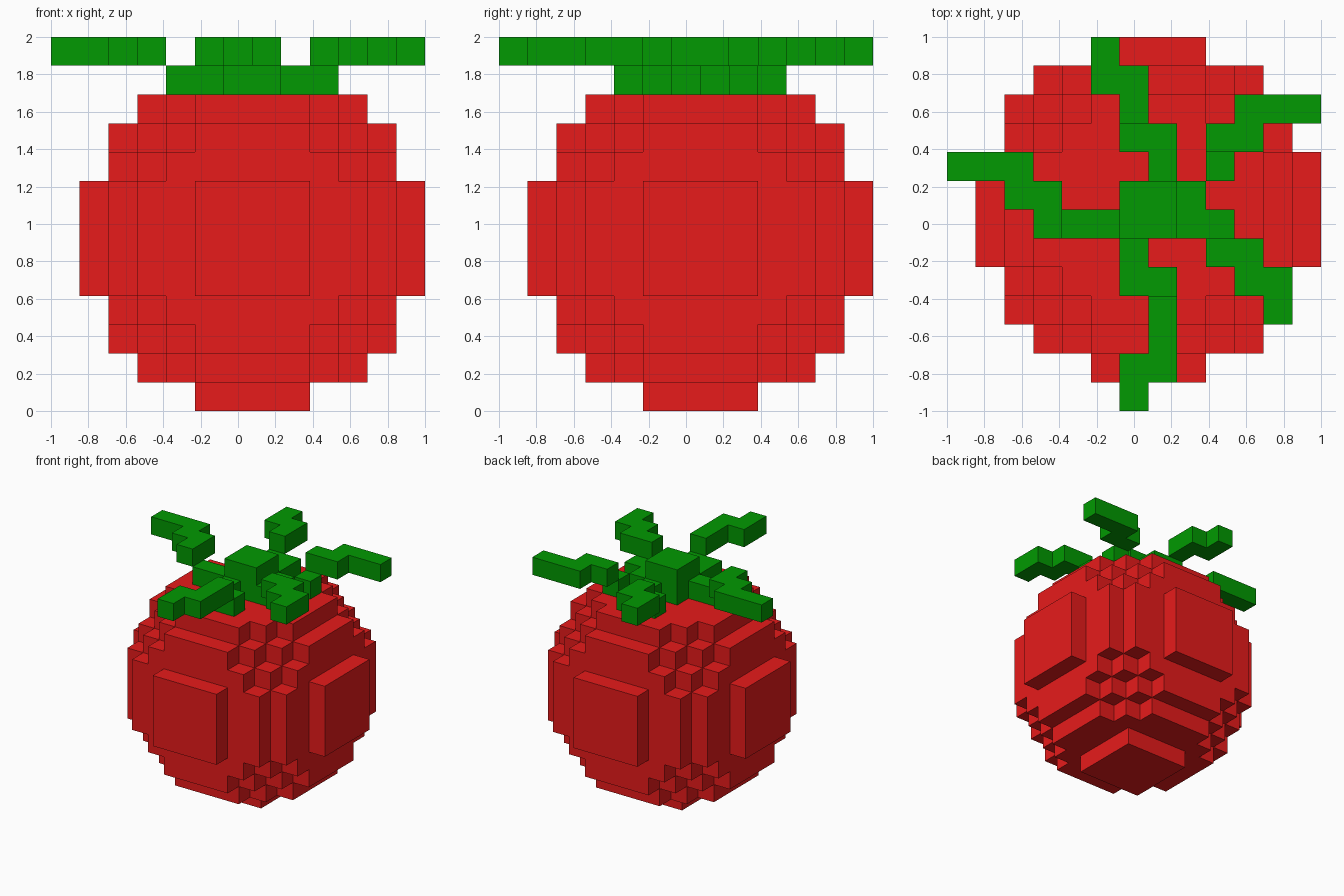
import bpy, bmesh
from mathutils import Vector

if "Cube" in bpy.data.objects:
    bpy.data.objects.remove(bpy.data.objects["Cube"])

U = 2 / 13                                   # size of one cube; the model is a 13-cell grid
ORIGIN = Vector((-1, -1, 0))


def material(name, colour):
    m = bpy.data.materials.new(name)
    m.diffuse_color = (*colour, 1)
    m.use_nodes = True
    m.node_tree.nodes["Principled BSDF"].inputs["Base Color"].default_value = m.diffuse_color
    return m


RED = material("red", (0.81, 0.011, 0.011))
GREEN = material("green", (0.0005, 0.32, 0.0005))


def cube_object(name, cells, mat):
    """Mesh of the outer faces of a set of grid cells (i, j, k)."""
    cells = set(cells)
    bm = bmesh.new()
    for c in cells:
        for axis in range(3):
            for side in (0, 1):
                near = list(c)
                near[axis] += 2 * side - 1
                if tuple(near) in cells:
                    continue
                quad = []
                for u, v in ((0, 0), (1, 0), (1, 1), (0, 1)):
                    p = Vector(c)
                    p[axis] += side
                    p[(axis + 1) % 3] += u
                    p[(axis + 2) % 3] += v
                    quad.append(bm.verts.new(ORIGIN + p * U))
                bm.faces.new(quad if side else quad[::-1])
    bmesh.ops.remove_doubles(bm, verts=bm.verts, dist=U / 100)
    mesh = bpy.data.meshes.new(name)
    bm.to_mesh(mesh)
    bm.free()
    mesh.materials.append(mat)
    bpy.context.collection.objects.link(bpy.data.objects.new(name, mesh))


# Fruit: cube ball of radius 6 cells, its top layer left off for the leaves
cube_object("fruit_body", [
    (i, j, k) for i in range(1, 13) for j in range(1, 13) for k in range(11)
    if (i - 6.5) ** 2 + (j - 6.5) ** 2 + (k - 5.5) ** 2 < 36], RED)

# Stem: two layers high
cube_object("stem", [(i, j, k) for i in (6, 7) for j in (6, 7) for k in (11, 12)], GREEN)

# Leaves: inner cells lie on the fruit, outer cells are one layer higher
LEAVES = {
    "back_leaf": ([(7, 8), (7, 9), (6, 9)],
                  [(6, 10), (6, 11), (5, 11), (5, 12)]),
    "front_leaf": ([(6, 5), (6, 4), (7, 4)],
                   [(7, 3), (7, 2), (7, 1), (6, 1), (6, 0)]),
    "left_leaf": ([(5, 6), (4, 6)],
                  [(3, 6), (3, 7), (2, 7), (2, 8), (1, 8), (0, 8)]),
    "right_front_leaf": ([(8, 6), (9, 6)],
                         [(9, 5), (10, 5), (10, 4), (11, 4), (11, 3)]),
    "right_back_leaf": ([(8, 7), (9, 8)],
                        [(9, 9), (10, 9), (10, 10), (11, 10), (12, 10)]),
}
for name, (inner, outer) in LEAVES.items():
    cube_object(name, [(i, j, 11) for i, j in inner] + [(i, j, 12) for i, j in outer], GREEN)
